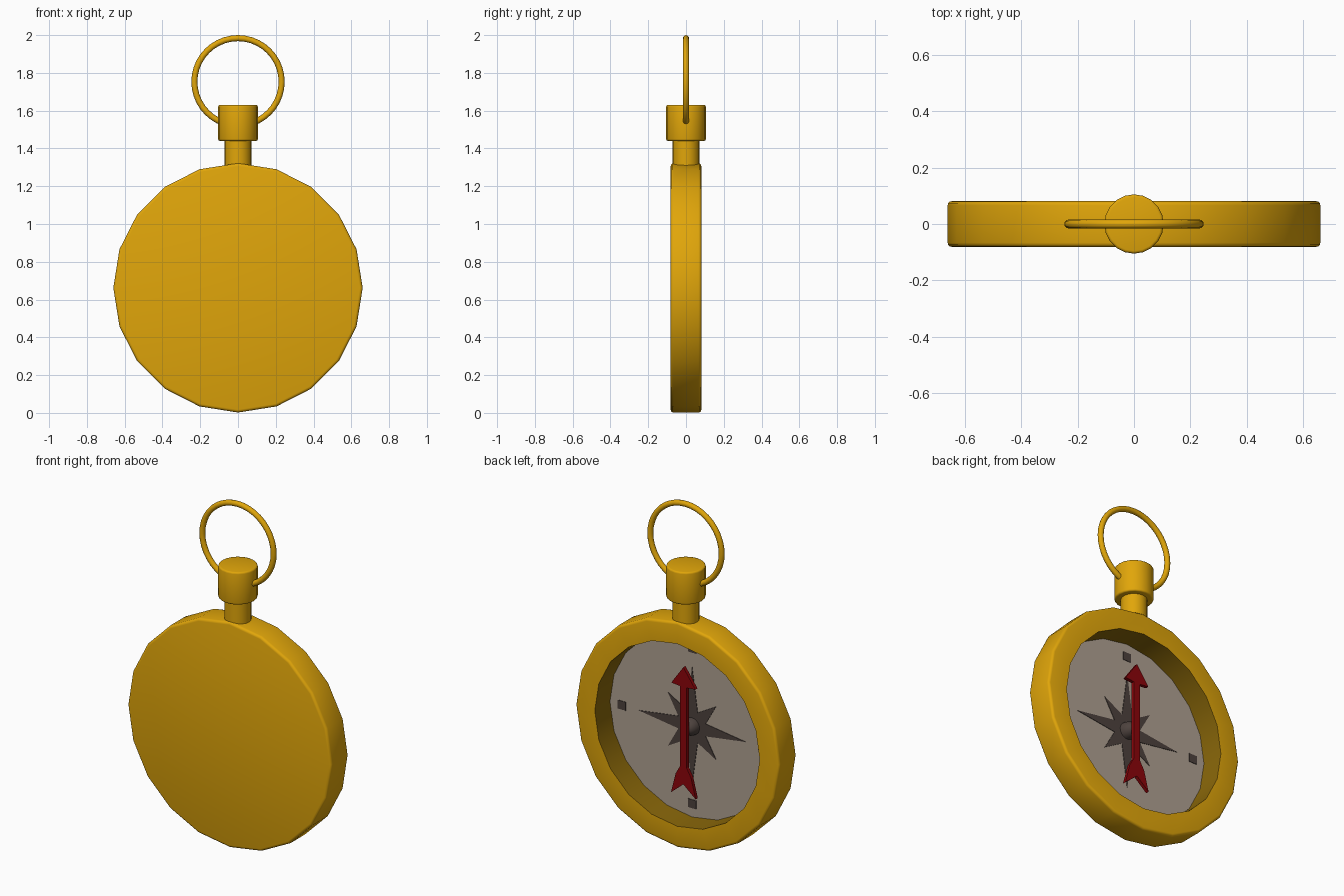
import bpy, bmesh, math
from mathutils import Vector

if "Cube" in bpy.data.objects:
    bpy.data.objects.remove(bpy.data.objects["Cube"])

CZ = 0.662           # height of the case centre
SIDES = 20


def material(name, rgb):
    m = bpy.data.materials.new(name)
    m.diffuse_color = (*rgb, 1)
    m.use_nodes = True
    m.node_tree.nodes["Principled BSDF"].inputs["Base Color"].default_value = m.diffuse_color
    return m


gold = material("gold", (0.75, 0.38, 0.003))
dark_gold = material("dark_gold", (0.26, 0.14, 0.003))
dial_grey = material("dial_grey", (0.43, 0.355, 0.285))
dark_brown = material("dark_brown", (0.075, 0.055, 0.048))
red = material("red", (0.26, 0.0015, 0.003))


def finish(name, bm, mat, smooth=True):
    bmesh.ops.remove_doubles(bm, verts=bm.verts, dist=1e-5)
    bmesh.ops.recalc_face_normals(bm, faces=bm.faces)
    me = bpy.data.meshes.new(name)
    bm.to_mesh(me)
    bm.free()
    me.materials.append(mat)
    ob = bpy.data.objects.new(name, me)
    bpy.context.collection.objects.link(ob)
    if smooth:
        bpy.context.view_layer.objects.active = ob
        bpy.ops.object.select_all(action='DESELECT')
        ob.select_set(True)
        bpy.ops.object.shade_smooth_by_angle(angle=math.radians(35))
    return ob


def rounded(cx, cy, r, a0, a1, n=3):
    """Arc points for a rounded profile corner."""
    return [(cx + r * math.cos(math.radians(a0 + (a1 - a0) * i / n)),
             cy + r * math.sin(math.radians(a0 + (a1 - a0) * i / n))) for i in range(n + 1)]


def lathe(name, profile, axis, mat, centre=(0, 0, 0), steps=SIDES):
    """Spin a (radius, height) profile about the y or z axis."""
    bm = bmesh.new()
    c = Vector(centre)
    vs = [bm.verts.new(c + (Vector((r, h, 0)) if axis == 'Y' else Vector((r, 0, h))))
          for r, h in profile]
    edges = [bm.edges.new(p) for p in zip(vs, vs[1:])]
    bmesh.ops.spin(bm, geom=vs + edges, cent=c, axis=(0, 1, 0) if axis == 'Y' else (0, 0, 1),
                   angle=math.tau, steps=steps, use_merge=True)
    return finish(name, bm, mat)


def plate(name, outline, y0, y1, mat):
    """Extrude an (x, z) outline, measured from the case centre, along y."""
    bm = bmesh.new()
    f = bm.faces.new([bm.verts.new((x, y0, CZ + z)) for x, z in outline])
    new = bmesh.ops.extrude_face_region(bm, geom=[f])['geom']
    bmesh.ops.translate(bm, vec=(0, y1 - y0, 0),
                        verts=[v for v in new if isinstance(v, bmesh.types.BMVert)])
    bmesh.ops.triangulate(bm, faces=[p for p in bm.faces if len(p.verts) > 4])
    return finish(name, bm, mat, smooth=False)


# Case: solid front, deep round recess on the back
b = 0.015
D = 0.081
case_profile = ([(0, -D)] + rounded(0.66 - b, -D + b, b, -90, 0)
                + rounded(0.66 - b, D - b, b, 0, 90)
                + [(0.534, D), (0.534, -0.065), (0, -0.065)])
case = lathe("case", case_profile, 'Y', gold, (0, 0, CZ))

# The recess wall and floor are darker
case.data.materials.append(dark_gold)
for p in case.data.polygons:
    if all(math.hypot(case.data.vertices[i].co.x, case.data.vertices[i].co.z - CZ) < 0.54
           for i in p.vertices) and p.center.y > -0.07:
        p.material_index = 1

# Dial disc
lathe("dial", [(0, -0.064), (0.533, -0.064), (0.533, -0.058), (0, -0.058)], 'Y',
      dial_grey, (0, 0, CZ))

# Eight-pointed rose with long main points
rose = []
for i in range(16):
    r = 0.095 if i % 2 else (0.345 if i % 4 == 0 else 0.22)
    a = i * math.tau / 16
    rose.append((r * math.cos(a), r * math.sin(a)))
plate("rose", rose, -0.059, -0.055, dark_brown)

# Four direction marks
for i, side in enumerate(("right", "top", "left", "bottom")):
    x, z = 0.455 * math.cos(i * math.pi / 2), 0.455 * math.sin(i * math.pi / 2)
    plate("mark_" + side, [(x + sx * 0.026, z + sz * 0.025)
                           for sx, sz in ((-1, -1), (1, -1), (1, 1), (-1, 1))],
          -0.059, -0.055, dark_brown)

# Pivot dome between dial and needle
dome = [(0.05 * math.cos(t * math.pi / 12), -0.06 + 0.072 * math.sin(t * math.pi / 12))
        for t in range(6)]
lathe("pivot", [(0, -0.06)] + dome + [(0, 0.012)], 'Y', dark_brown, (0, 0, CZ))

# Needle: arrowhead, shaft and notched tail
half = [(0.022, 0.26), (0.022, -0.21), (0.05, -0.26), (0.08, -0.377)]
right = [(0, 0.375), (0.078, 0.265)] + half + [(0, -0.31)]
needle = right + [(-x, z) for x, z in reversed(right[1:-1])]
plate("needle", needle, 0.005, 0.025, red)

# Neck and crown
lathe("neck", [(0, 1.28), (0.071, 1.28), (0.071, 1.46), (0, 1.46)], 'Z', gold)
b = 0.01
crown = ([(0, 1.44)] + rounded(0.105 - b, 1.44 + b, b, -90, 0)
         + rounded(0.105 - b, 1.63 - b, b, 0, 90) + [(0, 1.63)])
lathe("crown", crown, 'Z', gold)

# Hanging ring through the crown
bpy.ops.mesh.primitive_torus_add(major_segments=40, minor_segments=12, major_radius=0.231,
                                 minor_radius=0.016, location=(0, 0, 1.753),
                                 rotation=(math.pi / 2, 0, 0))
ring = bpy.context.object
ring.name = "hanging_ring"
ring.data.materials.append(gold)
bpy.ops.object.shade_smooth()
